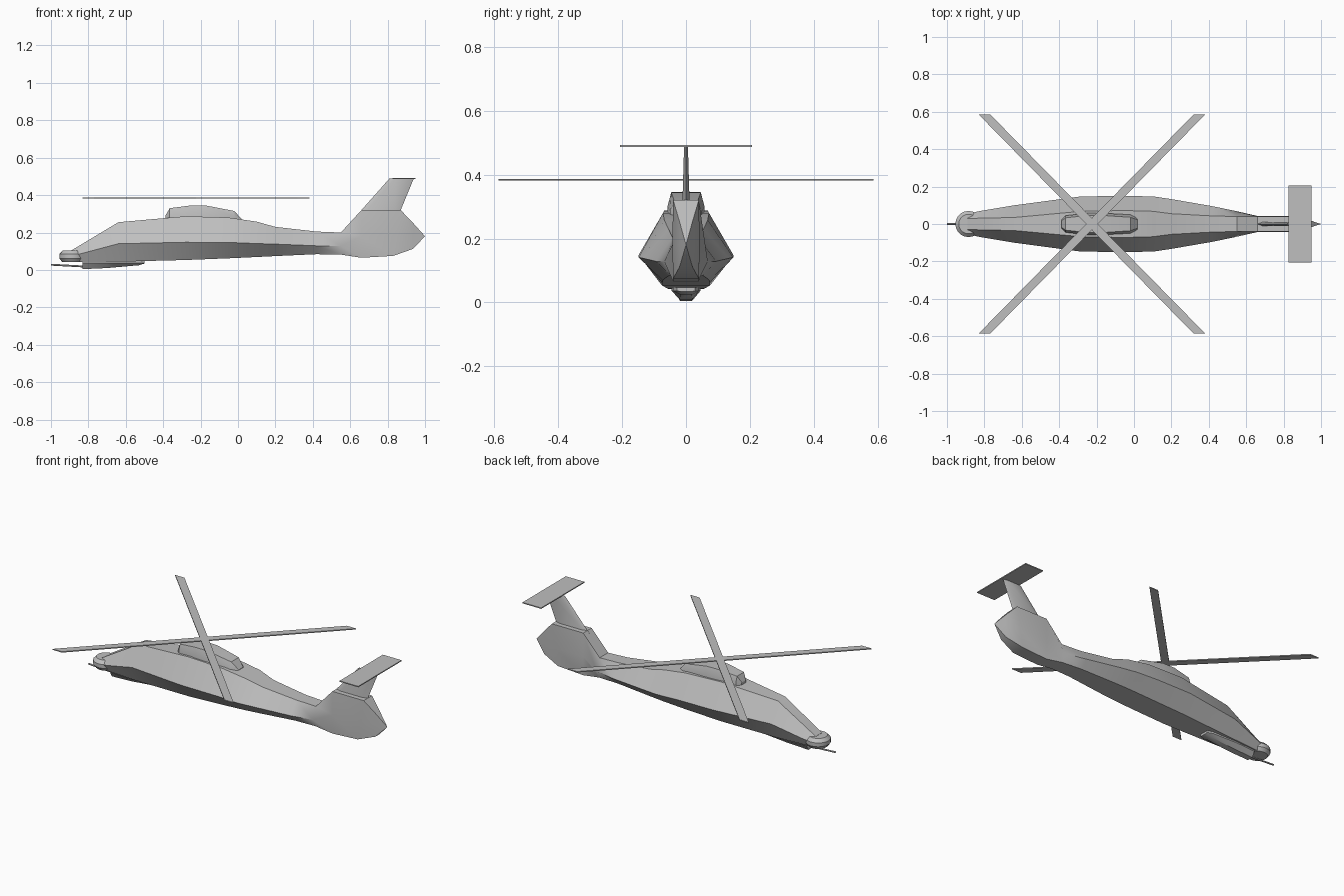
import bpy, bmesh, math
from mathutils import Vector

grey = bpy.data.materials.new("light_grey")
grey.diffuse_color = (0.52, 0.52, 0.52, 1)


def make(name, rings, smooth=30):
    """Skin a list of equal-length closed rings and cap both ends."""
    bm = bmesh.new()
    loops = [[bm.verts.new(p) for p in ring] for ring in rings]
    n = len(loops[0])
    for a, b in zip(loops, loops[1:]):
        for i in range(n):
            j = (i + 1) % n
            bm.faces.new((a[i], a[j], b[j], b[i]))
    bm.faces.new(loops[0])
    bm.faces.new(loops[-1][::-1])
    bmesh.ops.remove_doubles(bm, verts=bm.verts, dist=0.0005)
    bmesh.ops.recalc_face_normals(bm, faces=bm.faces)
    me = bpy.data.meshes.new(name)
    bm.to_mesh(me)
    bm.free()
    me.materials.append(grey)
    ob = bpy.data.objects.new(name, me)
    bpy.context.collection.objects.link(ob)
    if smooth:
        bpy.ops.object.select_all(action='DESELECT')
        bpy.context.view_layer.objects.active = ob
        ob.select_set(True)
        bpy.ops.object.shade_smooth_by_angle(angle=math.radians(smooth))
    return ob


def hexa(x, w, z, tw, tz, bw, bz, tx=0, bx=0):
    """Six-sided section: chine, top edge and bottom edge half widths and heights."""
    return [(x, w, z), (x + tx, tw, tz), (x + tx, -tw, tz),
            (x, -w, z), (x + bx, -bw, bz), (x + bx, bw, bz)]


def plate(name, outline, z, t):
    make(name, [[(x, y, z + s * t / 2) for x, y in outline] for s in (-1, 1)], 0)


# fuselage running into the deep tail boom that ends in a point
make("fuselage", [hexa(*s) for s in (
    (-0.89, 0.055, 0.075, 0.030, 0.105, 0.040, 0.045),
    (-0.82, 0.070, 0.092, 0.031, 0.147, 0.045, 0.043),
    (-0.64, 0.100, 0.140, 0.035, 0.255, 0.058, 0.044),
    (-0.28, 0.148, 0.148, 0.068, 0.287, 0.075, 0.053),
    (-0.05, 0.149, 0.147, 0.072, 0.280, 0.075, 0.062),
    (0.10, 0.148, 0.141, 0.068, 0.258, 0.073, 0.069),
    (0.20, 0.133, 0.138, 0.055, 0.230, 0.068, 0.074),
    (0.42, 0.095, 0.129, 0.043, 0.205, 0.053, 0.084),
    (0.55, 0.068, 0.128, 0.040, 0.200, 0.045, 0.082),
    (0.66, 0.043, 0.180, 0.040, 0.320, 0.040, 0.065),
    (0.85, 0.043, 0.180, 0.040, 0.320, 0.040, 0.075, 0.02, -0.02),
    (0.935, 0.021, 0.180, 0.020, 0.252, 0.020, 0.112),
    (1.00, 0.000, 0.180, 0.000, 0.180, 0.000, 0.180))])

# rounded nose sensor housing
nose = []
for z, r in ((0.042, 0.055), (0.062, 0.070), (0.085, 0.070), (0.104, 0.052)):
    nose.append([(-0.885 + r * math.cos(a), r * math.sin(a), z)
                 for a in (math.tau * i / 20 for i in range(20))])
make("nose_sensor", nose, 35)

# rotor fairing on the roof
make("rotor_fairing", [hexa(x, w, zc, tw, tz, w, 0.25) for x, w, zc, tw, tz in (
    (-0.387, 0.022, 0.288, 0.018, 0.292),
    (-0.365, 0.045, 0.295, 0.033, 0.330),
    (-0.250, 0.058, 0.300, 0.046, 0.345),
    (-0.170, 0.058, 0.300, 0.046, 0.344),
    (-0.020, 0.050, 0.285, 0.036, 0.315),
    (0.020, 0.030, 0.265, 0.022, 0.272))])

# chin turret and gun barrel
make("chin_pod", [hexa(x, w, 0.036, w, 0.06, bw, bz) for x, w, bw, bz in (
    (-0.832, 0.036, 0.018, 0.004),
    (-0.700, 0.045, 0.020, 0.010),
    (-0.530, 0.040, 0.018, 0.025),
    (-0.500, 0.028, 0.015, 0.034))])
make("gun_barrel", [[(x, 0.005 * math.cos(a), z + 0.005 * math.sin(a))
                     for a in (math.tau * i / 8 for i in range(8))]
                    for x, z in ((-1.0, 0.028), (-0.80, 0.017))])

# thin swept upper fin
make("tail_fin", [[(x0, 0, z), (x0 + 0.03, w, z), (x1 - 0.03, w, z),
                   (x1, 0, z), (x1 - 0.03, -w, z), (x0 + 0.03, -w, z)]
                  for x0, x1, z, w in ((0.645, 0.875, 0.305, 0.011),
                                       (0.66, 0.87, 0.320, 0.011),
                                       (0.81, 0.94, 0.489, 0.006))])

# stabiliser on top of the fin
plate("stabiliser", [(0.825, -0.207), (0.95, -0.207), (0.95, 0.207), (0.825, 0.207)], 0.489, 0.006)

# two crossing pairs of rotor blades, tips cut square to the body
for name, s in (("rotor_blades_a", 1), ("rotor_blades_b", -1)):
    cx, dx, h, y = -0.225, 0.575, 0.031, 0.586
    plate(name, [(cx - s * dx - h, -y), (cx - s * dx + h, -y),
                 (cx + s * dx + h, y), (cx + s * dx - h, y)], 0.384, 0.006)
